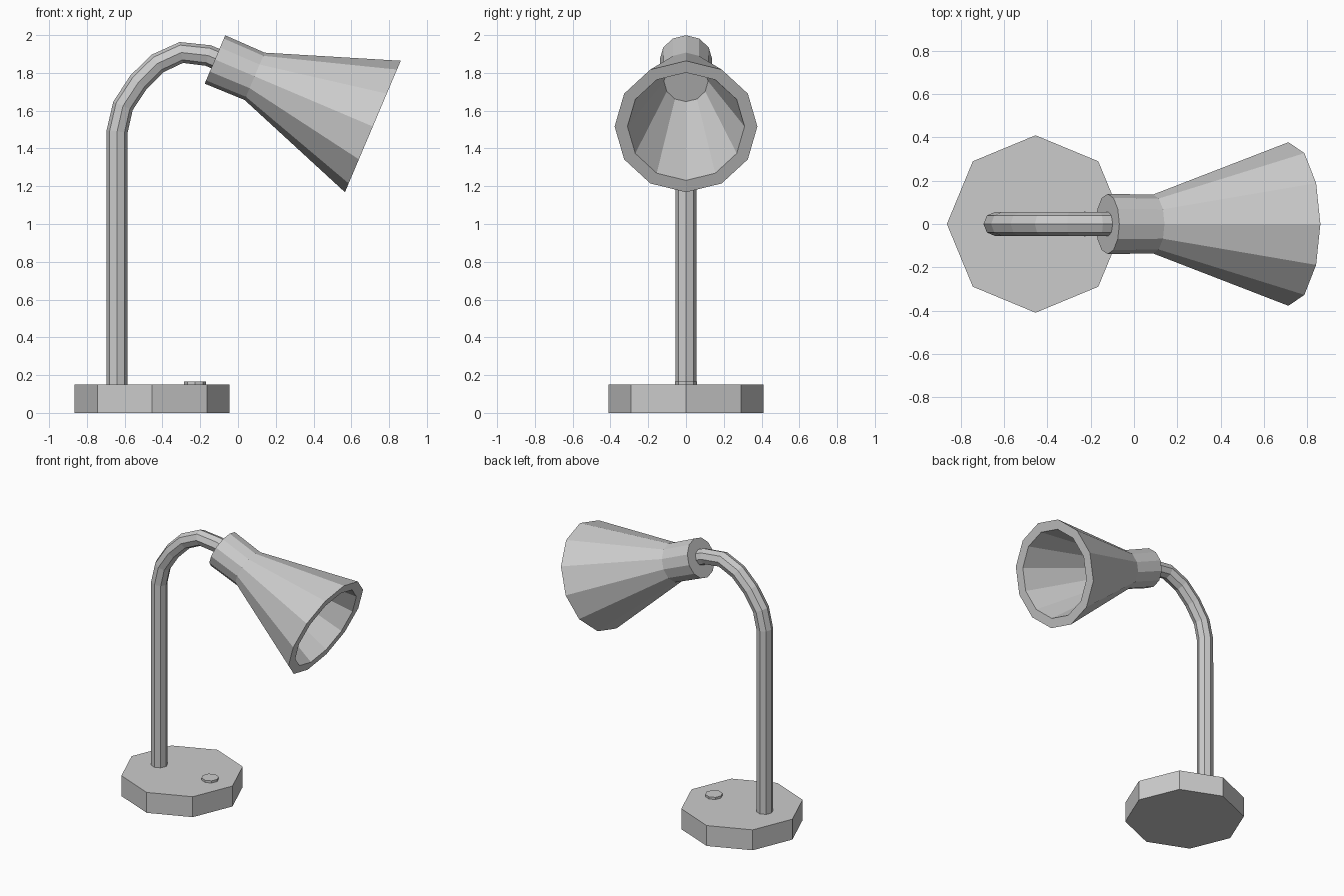
import bpy
import bmesh
from math import sin, cos, pi, radians
from mathutils import Vector

cube = bpy.data.objects.get("Cube")
if cube:
    bpy.data.objects.remove(cube, do_unlink=True)

GREY = (0.6, 0.6, 0.6, 1.0)
grey = bpy.data.materials.new("grey")
grey.use_nodes = True
grey.diffuse_color = GREY
grey.node_tree.nodes["Principled BSDF"].inputs["Base Color"].default_value = GREY

Y = Vector((0, 1, 0))
UP = Vector((0, 0, 1))


def loft(name, sections, sides):
    """Flat-sided solid through (centre, axis, radius) sections, capped at both ends."""
    bm = bmesh.new()
    rings = []
    for centre, axis, radius in sections:
        across = Y.cross(axis.normalized())
        ring = []
        for i in range(sides):
            a = 2 * pi * i / sides
            ring.append(bm.verts.new(centre + radius * (cos(a) * across + sin(a) * Y)))
        rings.append(ring)
    for low, high in zip(rings, rings[1:]):
        for i in range(sides):
            j = (i + 1) % sides
            bm.faces.new((low[i], low[j], high[j], high[i]))
    bm.faces.new(rings[0])
    bm.faces.new(rings[-1])
    bmesh.ops.recalc_face_normals(bm, faces=bm.faces)
    mesh = bpy.data.meshes.new(name)
    bm.to_mesh(mesh)
    bm.free()
    mesh.materials.append(grey)
    obj = bpy.data.objects.new(name, mesh)
    bpy.context.collection.objects.link(obj)
    return obj


def upright(name, x, bottom, top, radius, sides):
    loft(name, [(Vector((x, 0, z)), UP, radius) for z in (bottom, top)], sides)


# Octagonal base and its switch button
upright("base", -0.455, 0, 0.15, 0.41, 8)
upright("switch_button", -0.227, 0.14, 0.166, 0.058, 8)

# Gooseneck arm: straight post, then a bend into the shade
path = [Vector((x, 0, z)) for x, z in (
    (-0.64, 0.14), (-0.64, 1.49), (-0.609, 1.625), (-0.527, 1.75),
    (-0.426, 1.85), (-0.30, 1.908), (-0.158, 1.892), (-0.06, 1.85))]
steps = [(b - a).normalized() for a, b in zip(path, path[1:])]
axes = [steps[0]] + [a + b for a, b in zip(steps, steps[1:])] + [steps[-1]]
loft("arm", [(p, d, 0.056) for p, d in zip(path, axes)], 8)

# Hollow shade: neck, flared cone, thick rim, inner cone and inner end disc
tilt = radians(23)
aim = Vector((cos(tilt), 0, -sin(tilt)))
neck_back = Vector((-0.122, 0, 1.871))
profile = [(0, 0.139), (0.228, 0.136), (0.908, 0.378), (0.908, 0.31), (0.296, 0.117)]
loft("lamp_shade", [(neck_back + aim * t, aim, r) for t, r in profile], 12)
